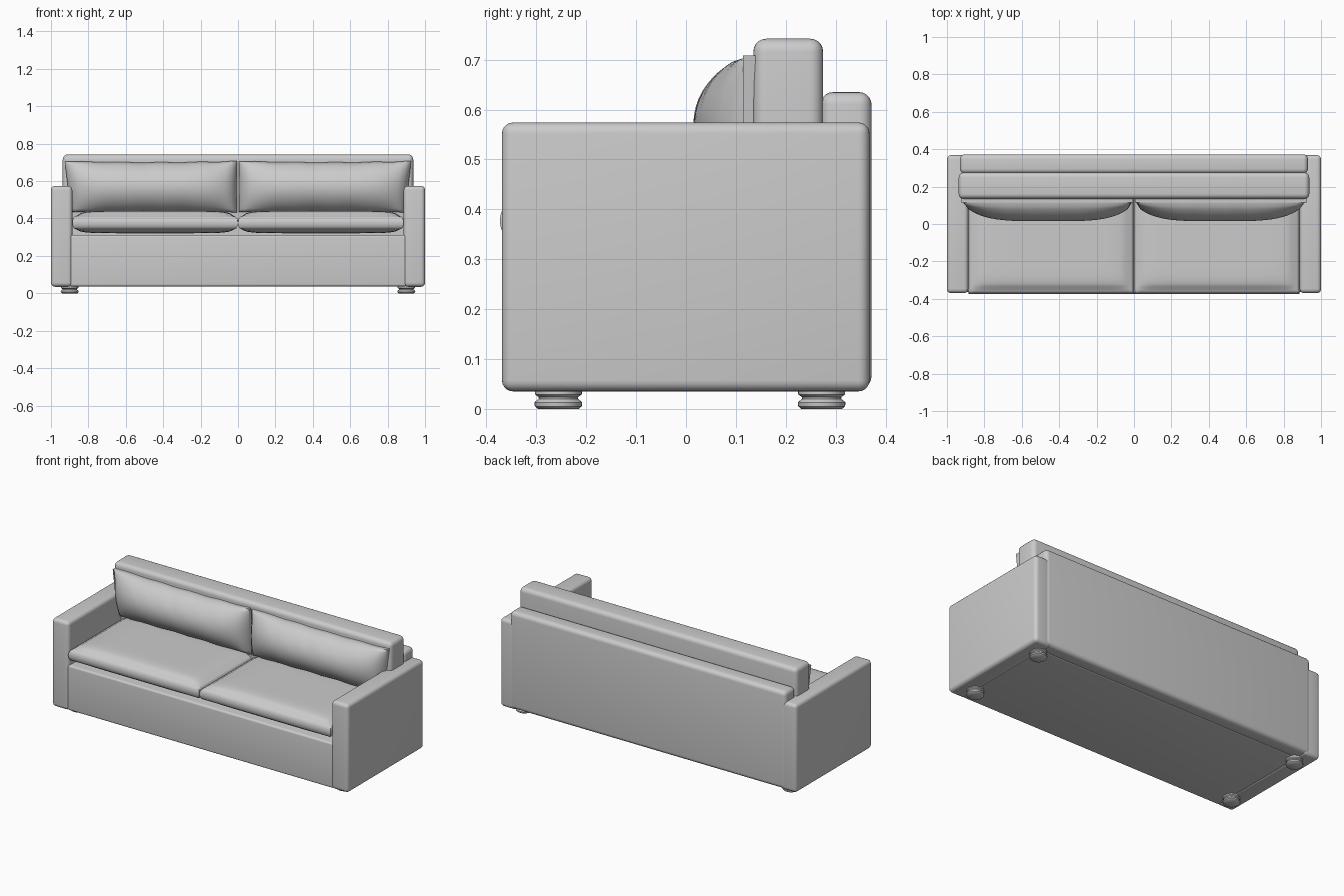
import bpy, bmesh, math
from mathutils import Vector

if "Cube" in bpy.data.objects:
    bpy.data.objects.remove(bpy.data.objects["Cube"], do_unlink=True)

fabric = bpy.data.materials.new("light_grey_fabric")
fabric.use_nodes = True
fabric.diffuse_color = (0.6, 0.6, 0.6, 1)
fabric.node_tree.nodes["Principled BSDF"].inputs["Base Color"].default_value = (0.6, 0.6, 0.6, 1)


def finish(name, bm, angle=60):
    """Turn a bmesh into a smooth-shaded object."""
    bmesh.ops.recalc_face_normals(bm, faces=bm.faces[:])
    mesh = bpy.data.meshes.new(name)
    bm.to_mesh(mesh)
    bm.free()
    mesh.materials.append(fabric)
    obj = bpy.data.objects.new(name, mesh)
    bpy.context.collection.objects.link(obj)
    bpy.ops.object.select_all(action='DESELECT')
    obj.select_set(True)
    bpy.context.view_layer.objects.active = obj
    bpy.ops.object.shade_smooth_by_angle(angle=math.radians(angle))
    return obj


def soft_box(name, lo, hi, radius):
    """Upholstered block with rounded edges."""
    lo, hi = Vector(lo), Vector(hi)
    bm = bmesh.new()
    bmesh.ops.create_cube(bm, size=1)
    for v in bm.verts:
        v.co = (lo + hi) / 2 + v.co * (hi - lo)
    bmesh.ops.bevel(bm, geom=bm.edges[:], offset=radius, segments=5,
                    profile=0.5, affect='EDGES')
    return finish(name, bm)


def cushion(name, shape, cuts=31):
    """Finely divided cube whose points (-1..1) are moved by a shape rule."""
    bm = bmesh.new()
    bmesh.ops.create_cube(bm, size=2)
    bmesh.ops.subdivide_edges(bm, edges=bm.edges[:], cuts=cuts, use_grid_fill=True)
    for v in bm.verts:
        v.co = shape(*v.co)
    return finish(name, bm, 70)


def seat_shape(side):
    def shape(u, v, w):
        # crowned top and bottom, bulging front and ends
        crown = (1 - abs(u) ** 8) * (1 - abs(v) ** 8)
        edge = max(0, 1 - w * w)
        x = side * 0.443 + u * (0.425 + 0.017 * edge ** 0.5)
        y = -0.09 + v * (0.262 + 0.021 * edge ** 0.5)
        z = 0.377 + w * (0.034 + (0.03 if w > 0 else 0.022) * crown ** 0.6)
        return x, y, z
    return shape


def back_shape(side):
    def shape(u, v, w):
        # flat behind, full belly in front, narrower at the bottom
        belly = (max(0, 1 - abs(u) ** 4) * max(0, 1 - w * w)) ** 0.72
        half = 0.452 + 0.008 * w
        x = side * (0.006 + half * (1 + side * u))
        z = 0.57 + w * (0.137 - 0.007 * (1 - u * u))
        z += 0.0015 * math.sin(u * 14) * w
        front = 0.112 - 0.097 * belly
        # fine creases near the upper middle
        front += 0.002 * math.sin(u * 24 + w * 4) * belly * max(0, w) * (1 - u * u)
        y = 0.15 + (front - 0.15) * (1 - v) / 2
        # soften the rim
        rim = max(abs(u), abs(w))
        if rim > 0.99 and v < -0.9:
            y += 0.012
        return x, y, z
    return shape


# Frame
soft_box("front_base", (-0.9, -0.364, 0.037), (0.9, 0.3, 0.312), 0.012)
soft_box("back_panel", (-0.93, 0.27, 0.04), (0.93, 0.372, 0.635), 0.025)
soft_box("back_bolster", (-0.937, 0.135, 0.38), (0.937, 0.275, 0.742), 0.026)

for side, label in ((1, "left"), (-1, "right")):
    # Arms
    soft_box(label + "_arm", (min(side * 0.886, side), -0.369, 0.035),
             (max(side * 0.886, side), 0.368, 0.574), 0.022)
    # Loose cushions
    cushion(label + "_seat_cushion", seat_shape(side))
    cushion(label + "_back_cushion", back_shape(side))

    # Turned feet
    for y, place in ((-0.256, "front"), (0.272, "back")):
        bm = bmesh.new()
        rings = []
        for r, z in ((0.041, 0), (0.047, 0.005), (0.048, 0.013), (0.039, 0.02),
                     (0.04, 0.024), (0.047, 0.029), (0.047, 0.042)):
            rings.append([bm.verts.new((side * 0.9 + r * math.cos(a), y + r * math.sin(a), z))
                          for a in (math.tau * i / 32 for i in range(32))])
        for low, high in zip(rings, rings[1:]):
            for i in range(32):
                j = (i + 1) % 32
                bm.faces.new((low[i], low[j], high[j], high[i]))
        bm.faces.new(rings[0])
        bm.faces.new(rings[-1])
        finish(label + "_" + place + "_foot", bm, 40)
